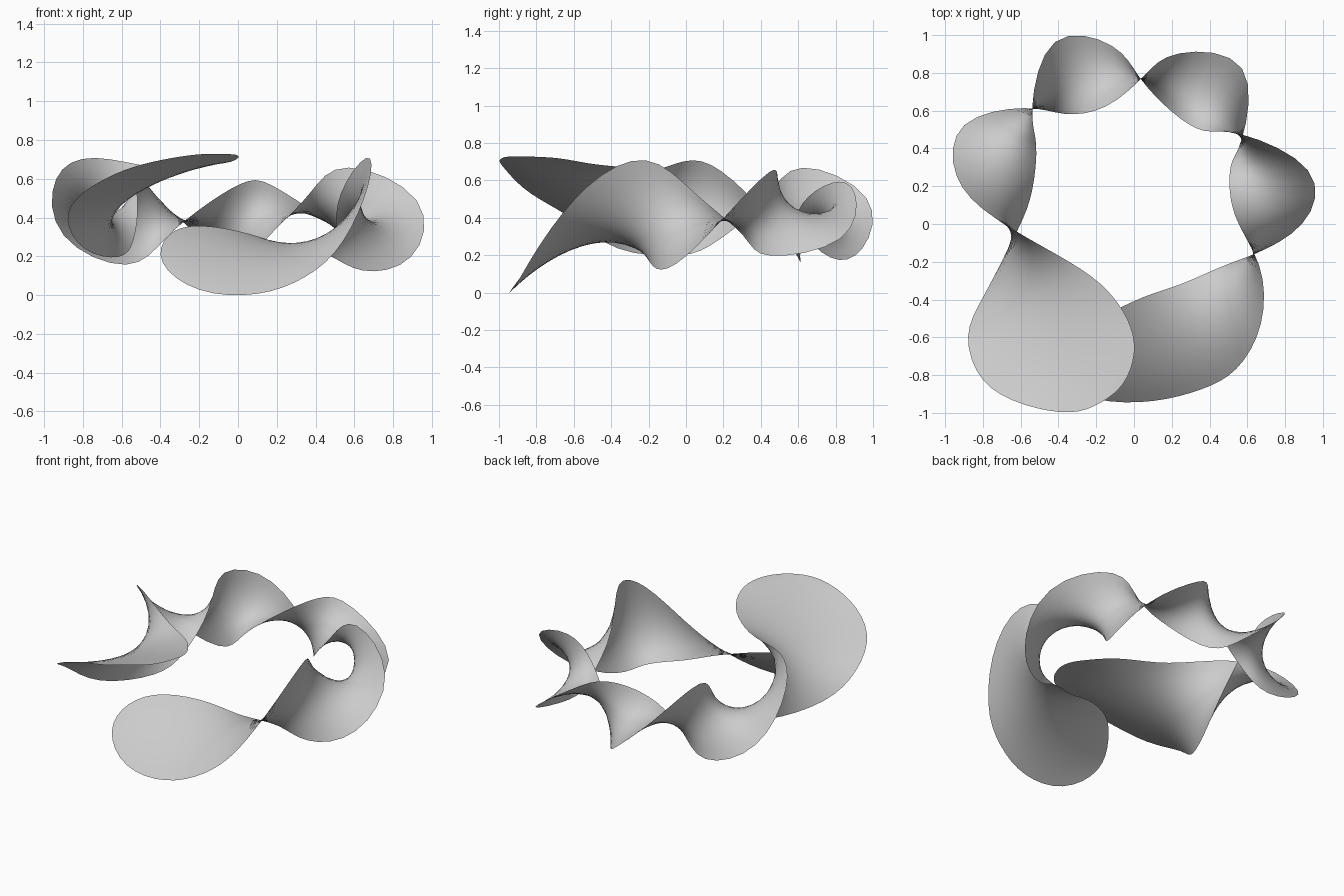
import bpy
import bmesh
from mathutils import Vector

cube = bpy.data.objects.get("Cube")
if cube:
    bpy.data.objects.remove(cube, do_unlink=True)

STEPS = 4      # samples between neighbouring outline points
ACROSS = 12    # faces across the ribbon
PASSES = 300   # relaxing passes for the sheet

# The two rounded ends of the ribbon
start_tip = (-.39, -.82, .17)
end_tip = (-.18, -.95, .73)

# Matching points on the two rims, from the low end lobe round to the high one
rims = [
    # low end lobe
    ((-.2, -.93, .03), (-.36, -.68, .31)),
    ((.1, -.94, .01), (-.2, -.52, .36)),
    ((.35, -.88, .1), (.05, -.39, .32)),
    ((.54, -.77, .28), (.25, -.32, .26)),
    ((.67, -.53, .57), (.46, -.23, .21)),
    # twisted ring
    ((.66, -.22, .71), (.64, -.16, .13)),
    ((.53, .05, .53), (.89, 0, .2)),
    ((.51, .3, .31), (.92, .28, .49)),
    ((.57, .45, .2), (.57, .47, .66)),
    ((.57, .82, .29), (.37, .49, .53)),
    ((.24, .9, .53), (.2, .59, .35)),
    ((.05, .78, .59), (.03, .77, .19)),
    ((-.15, .62, .48), (-.12, .94, .24)),
    ((-.37, .58, .3), (-.42, .96, .51)),
    ((-.58, .61, .16), (-.54, .62, .67)),
    ((-.9, .52, .31), (-.52, .42, .5)),
    ((-.94, .25, .6), (-.54, .18, .29)),
    ((-.74, .03, .71), (-.62, -.04, .2)),
    # high end lobe
    ((-.42, -.16, .66), (-.79, -.37, .24)),
    ((-.18, -.32, .67), (-.88, -.6, .39)),
    ((-.04, -.5, .69), (-.8, -.83, .53)),
    ((0, -.68, .72), (-.58, -.96, .65)),
    ((-.06, -.85, .73), (-.34, -1, .71)),
]


def closed_spline(points, steps):
    """Smooth closed cubic spline through the points, evenly sampled."""
    count = len(points)
    slopes = [Vector() for _ in points]
    for _ in range(40):
        for i in range(count):
            after = (i + 1) % count
            chord = points[after] - points[i - 1]
            slopes[i] = (chord * 3 - slopes[i - 1] - slopes[after]) / 4
    samples = []
    for i in range(count):
        after = (i + 1) % count
        a, b = points[i], points[after]
        for s in range(steps):
            t = s / steps
            blend = t * t * (3 - 2 * t)
            samples.append(a.lerp(b, blend)
                           + slopes[i] * (t * (1 - t) ** 2)
                           - slopes[after] * (t * t * (1 - t)))
    return samples


def relax(grid, passes):
    """Settle the inside of the sheet like a soap film between fixed rims."""
    links = []
    for k in range(1, len(grid) - 1):
        for j in range(1, ACROSS):
            point = grid[k][j]
            near = [grid[k][j - 1], grid[k][j + 1],
                    grid[k - 1][j], grid[k + 1][j]]
            pulls = [1 / max((p - point).length_squared, 1e-6) for p in near]
            total = sum(pulls)
            links.append((point, [(p, w / total) for p, w in zip(near, pulls)]))
    for _ in range(passes):
        for point, near in links:
            settled = Vector()
            for p, w in near:
                settled += p * w
            point[:] = settled


# One closed outline: out along the first rim, back along the second
outline = [start_tip] + [a for a, b in rims]
outline += [end_tip] + [b for a, b in reversed(rims)]
edge = closed_spline([Vector(p) for p in outline], STEPS)
half = len(edge) // 2

# Twisted sheet spanned between the rims, then relaxed
grid = [[edge[k].lerp(edge[-k], j / ACROSS) for j in range(ACROSS + 1)]
        for k in range(half + 1)]
relax(grid, PASSES)

bm = bmesh.new()
rows = [[bm.verts.new(p) for p in row] for row in grid]
for low, high in zip(rows, rows[1:]):
    for j in range(ACROSS):
        bm.faces.new((low[j], low[j + 1], high[j + 1], high[j]))
bmesh.ops.remove_doubles(bm, verts=bm.verts, dist=0.0005)

# Rest the sheet on the ground and centre it
corners = [(min(v.co[i] for v in bm.verts), max(v.co[i] for v in bm.verts))
           for i in range(3)]
shift = Vector([-sum(corners[0]) / 2, -sum(corners[1]) / 2, -corners[2][0]])
bmesh.ops.translate(bm, verts=bm.verts, vec=shift)
for face in bm.faces:
    face.smooth = True

mesh = bpy.data.meshes.new("twisted_ribbon")
bm.to_mesh(mesh)
bm.free()
ribbon = bpy.data.objects.new("twisted_ribbon", mesh)
bpy.context.collection.objects.link(ribbon)

# Plain light grey
grey = bpy.data.materials.new("light_grey")
grey.use_nodes = True
colour = (0.6, 0.6, 0.6, 1)
grey.diffuse_color = colour
for node in grey.node_tree.nodes:
    if node.type == "BSDF_PRINCIPLED":
        node.inputs["Base Color"].default_value = colour
mesh.materials.append(grey)
